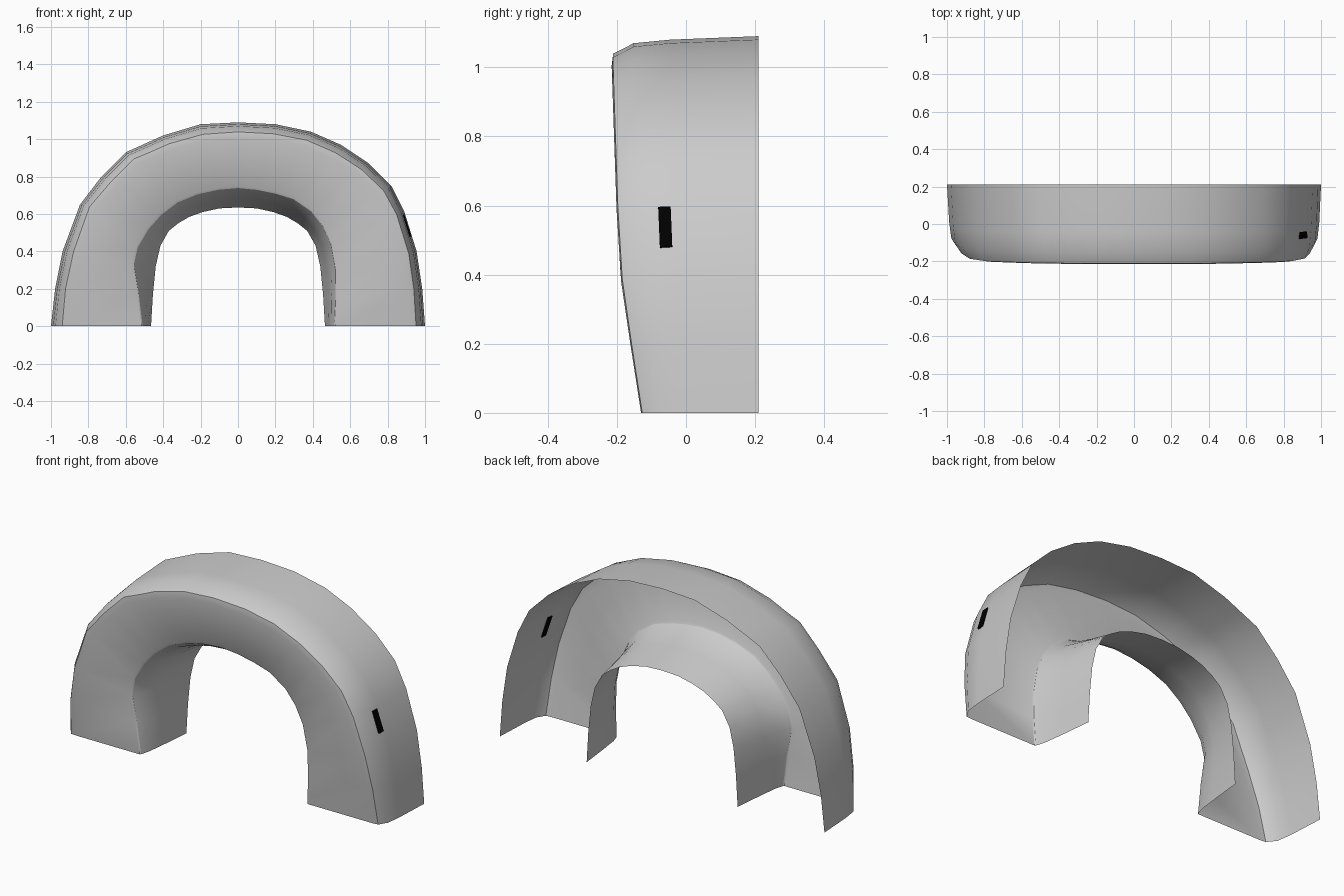
import bpy, bmesh, math
from mathutils import Matrix

if "Cube" in bpy.data.objects:
    bpy.data.objects.remove(bpy.data.objects["Cube"])

# Half outlines in the front plane (x, z), from foot to just before the apex
OUT_R = [(1, 0), (.985, .2), (.955, .4), (.89, .61), (.82, .75), (.7, .87), (.55, .97), (.39, 1.04), (.2, 1.08)]
OUT_L = [(-1, 0), (-.978, .2), (-.938, .4), (-.845, .65), (-.73, .8), (-.6, .93), (-.5, .975), (-.4, 1.02), (-.2, 1.08)]
FACE_R = [(.92, 0), (.91, .2), (.885, .38), (.82, .59), (.75, .71), (.63, .82), (.5, .9), (.35, .965), (.18, .995)]
FACE_L = [(-.9, 0), (-.885, .2), (-.84, .4), (-.76, .63), (-.64, .76), (-.53, .87), (-.44, .905), (-.35, .945), (-.18, .99)]
LIP_R = [(.52, 0), (.53, .15), (.53, .3), (.505, .44), (.46, .54), (.4, .62), (.3, .69), (.2, .72), (.1, .74)]
LIP_L = [(-.515, 0), (-.54, .18), (-.57, .33), (-.55, .42), (-.49, .52), (-.42, .6), (-.33, .67), (-.22, .715), (-.11, .74)]
IN_R = [(.465, 0), (.455, .17), (.44, .32), (.415, .43), (.37, .51), (.32, .55), (.26, .585), (.19, .61), (.1, .63)]
IN_L = [(-x, z) for x, z in IN_R]
BACK = .21


def arch(left, right, apex):
    return left + [(0, apex)] + right[::-1]


def front_y(z):
    # leaning outer edge of the front face: y position by height
    pts = [(0, -.13), (.36, -.186), (.5, -.198), (1.0, -.215), (2, -.215)]
    for (z0, y0), (z1, y1) in zip(pts, pts[1:]):
        if z <= z1:
            return y0 + (y1 - y0) * (z - z0) / (z1 - z0)


def lip_y(z):
    # the inner edge of the face is set back and nearly upright
    return -.13 - .03 * z


def ring(a, b, t, depth, edge):
    # blend two arches by t; depth 0 = back edge, 1 = front edge
    pts = []
    for (xa, za), (xb, zb) in zip(a, b):
        x, z = xa + (xb - xa) * t, za + (zb - za) * t
        pts.append((x, BACK + (edge(z) - BACK) * depth, z))
    return pts


outer = arch(OUT_L, OUT_R, 1.09)
face = arch(FACE_L, FACE_R, 1.005)
lip = arch(LIP_L, LIP_R, .75)
inner = arch(IN_L, IN_R, .635)

# Open arched shell: outer wall, rounded shoulder, front face, inner wall
rings = [ring(outer, face, t, d, front_y) for t, d in
         [(0, 0), (.12, .6), (.24, .85), (.6, .99), (1, 1)]]
rings += [ring(lip, inner, t, d, lip_y) for t, d in
          [(0, 1), (.1, .985), (.38, .84), (.62, .55), (1, 0)]]

bm = bmesh.new()
grid = [[bm.verts.new(p) for p in r] for r in rings]
for r0, r1 in zip(grid, grid[1:]):
    for i in range(len(r0) - 1):
        bm.faces.new((r0[i], r1[i], r1[i + 1], r0[i + 1]))
bm.normal_update()
# make the front face look towards -y
if sum(f.normal.y * f.calc_area() for f in bm.faces) > 0:
    bmesh.ops.reverse_faces(bm, faces=bm.faces[:])
mesh = bpy.data.meshes.new("arch_shell")
bm.to_mesh(mesh)
bm.free()
shell = bpy.data.objects.new("arch_shell", mesh)
bpy.context.collection.objects.link(shell)
bpy.context.view_layer.objects.active = shell
shell.select_set(True)
bpy.ops.object.shade_smooth_by_angle(angle=math.radians(28))

# Small black side marker on the right outer wall
black = bpy.data.materials.new("black")
black.diffuse_color = (0, 0, 0, 1)
black.use_nodes = True
black.node_tree.nodes["Principled BSDF"].inputs["Base Color"].default_value = black.diffuse_color
bm = bmesh.new()
bmesh.ops.create_cube(bm, size=1, matrix=Matrix.Translation((.902, -.06, .537))
                      @ Matrix.Rotation(-.31, 4, 'Y') @ Matrix.Rotation(.04, 4, 'X')
                      @ Matrix.Diagonal((.012, .036, .122, 1)))
mesh = bpy.data.meshes.new("side_marker")
bm.to_mesh(mesh)
bm.free()
mesh.materials.append(black)
bpy.context.collection.objects.link(bpy.data.objects.new("side_marker", mesh))
